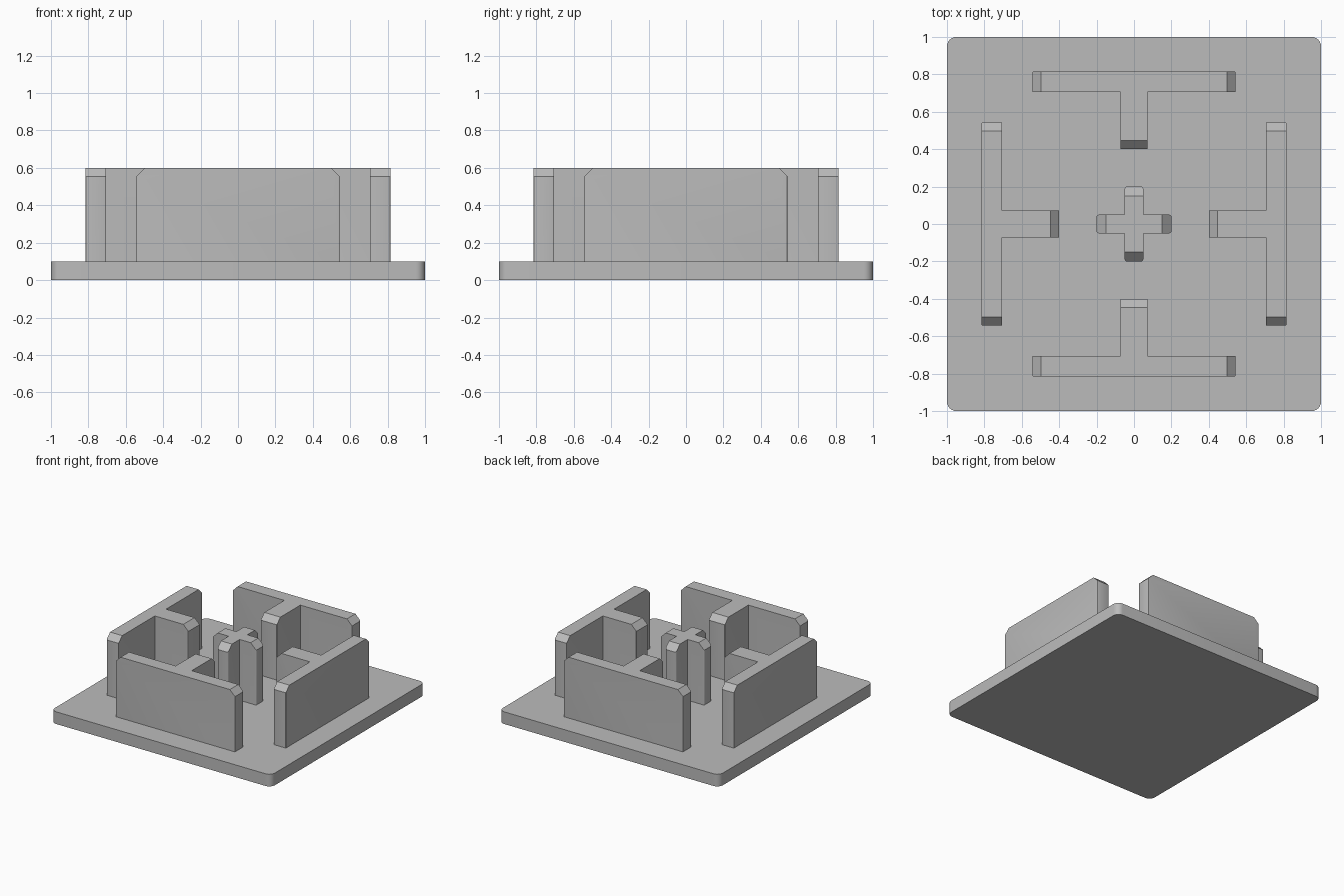
import bpy
import bmesh
from math import radians
from mathutils import Matrix, Vector

cube = bpy.data.objects.get("Cube")
if cube:
    bpy.data.objects.remove(cube, do_unlink=True)

grey = bpy.data.materials.new("light_grey")
grey.use_nodes = True
grey.diffuse_color = (0.5, 0.5, 0.5, 1)
grey.node_tree.nodes["Principled BSDF"].inputs["Base Color"].default_value = (0.5, 0.5, 0.5, 1)

BASE_TOP, TOP = 0.1, 0.6


def prism(name, outline, z0, z1, radius, segments, tips=(), chamfer=0.0, angle=0.0):
    """Extrude an outline, round its outer corners and chamfer the top of each tip.
    A tip is an outward direction and its distance from the centre."""
    bm = bmesh.new()
    face = bm.faces.new([bm.verts.new((x, y, z0)) for x, y in outline])
    grown = bmesh.ops.extrude_face_region(bm, geom=[face])
    moved = [g for g in grown["geom"] if isinstance(g, bmesh.types.BMVert)]
    bmesh.ops.translate(bm, verts=moved, vec=(0, 0, z1 - z0))
    bmesh.ops.recalc_face_normals(bm, faces=bm.faces[:])

    corners = [e for e in bm.edges
               if abs(e.verts[0].co.z - e.verts[1].co.z) > 0.01 and e.is_convex]
    bmesh.ops.bevel(bm, geom=corners, offset=radius, segments=segments,
                    profile=0.5, affect="EDGES")

    for direction, reach in tips:
        out = Vector(direction)
        cut = bmesh.ops.bisect_plane(
            bm, geom=bm.verts[:] + bm.edges[:] + bm.faces[:],
            plane_co=out * reach + Vector((0, 0, z1 - chamfer)),
            plane_no=out + Vector((0, 0, 1)), clear_outer=True)
        rim = [g for g in cut["geom_cut"] if isinstance(g, bmesh.types.BMEdge)]
        bmesh.ops.holes_fill(bm, edges=rim, sides=0)

    bmesh.ops.recalc_face_normals(bm, faces=bm.faces[:])
    bmesh.ops.rotate(bm, verts=bm.verts[:], matrix=Matrix.Rotation(angle, 3, "Z"))
    mesh = bpy.data.meshes.new(name)
    bm.to_mesh(mesh)
    bm.free()
    mesh.materials.append(grey)
    obj = bpy.data.objects.new(name, mesh)
    bpy.context.collection.objects.link(obj)
    bpy.ops.object.select_all(action="DESELECT")
    obj.select_set(True)
    bpy.context.view_layer.objects.active = obj
    bpy.ops.object.shade_smooth_by_angle(angle=radians(30))
    return obj


# Square base plate with rounded corners
prism("base_plate", [(-1, -1), (1, -1), (1, 1), (-1, 1)], 0, BASE_TOP, 0.05, 6)

# Four T-shaped walls, stems pointing to the centre
half, outer, inner, stem, tip = 0.543, 0.815, 0.705, 0.073, 0.4
half_tee = [(half, -outer), (half, -inner), (stem, -inner), (stem, -tip)]
tee = half_tee + [(-x, y) for x, y in reversed(half_tee)]
tee_tips = [((1, 0, 0), half), ((-1, 0, 0), half), ((0, 1, 0), -tip)]
for i, side in enumerate(("front", "left", "back", "right")):
    prism(side + "_wall", tee, BASE_TOP, TOP, 0.005, 3, tee_tips, 0.046, radians(90 * i))

# Central cross-shaped post
arm, width = 0.2, 0.05
quarter = [(arm, -width), (arm, width), (width, width)]
cross = []
for i in range(4):
    turn = Matrix.Rotation(radians(90 * i), 2)
    cross += [tuple(turn @ Vector(p)) for p in quarter]
cross_tips = [((x, y, 0), arm) for x, y in ((1, 0), (0, 1), (-1, 0), (0, -1))]
prism("centre_post", cross, BASE_TOP, TOP, 0.012, 4, cross_tips, 0.05)
